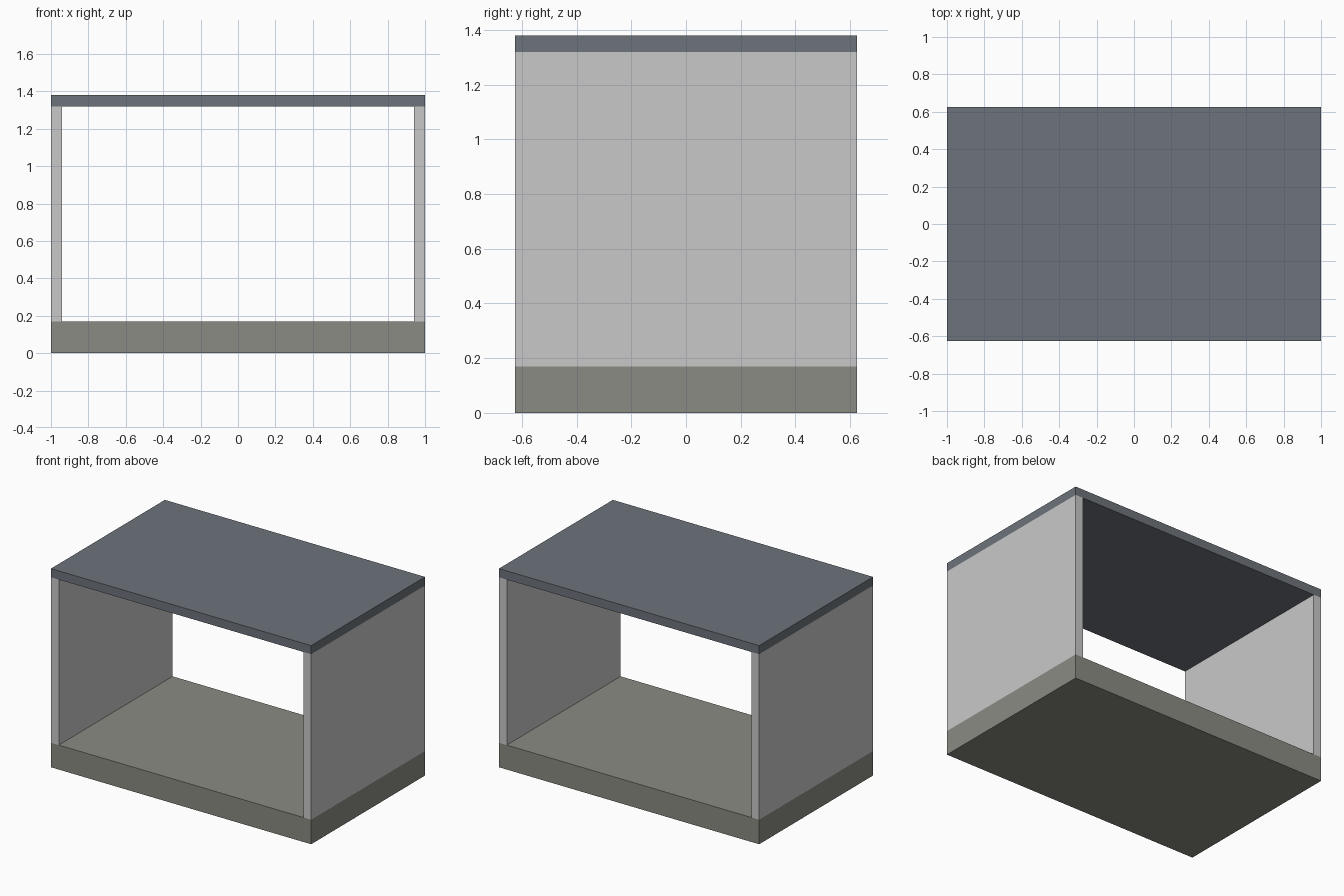
import bpy

cube = bpy.data.objects.get("Cube")
if cube:
    bpy.data.objects.remove(cube, do_unlink=True)


def make_material(name, rgb):
    mat = bpy.data.materials.new(name)
    mat.use_nodes = True
    color = (*rgb, 1.0)
    mat.diffuse_color = color
    mat.node_tree.nodes["Principled BSDF"].inputs["Base Color"].default_value = color
    return mat


def box(name, x, y, z, mat):
    """Box spanning the given (low, high) ranges."""
    spans = (x, y, z)
    bpy.ops.mesh.primitive_cube_add(size=1)
    obj = bpy.context.object
    obj.name = name
    for v in obj.data.vertices:
        v.co = [lo if c < 0 else hi for c, (lo, hi) in zip(v.co, spans)]
    obj.data.materials.append(mat)
    return obj


roof_mat = make_material("slate grey", (0.155, 0.173, 0.200))
wall_mat = make_material("light grey", (0.584, 0.584, 0.584))
base_mat = make_material("stone grey", (0.258, 0.258, 0.227))

HALF_X, HALF_Y = 1.0, 0.625
WALL = 0.06
FLOOR_TOP, ROOF_BOTTOM, ROOF_TOP = 0.17, 1.32, 1.38
full_x, full_y = (-HALF_X, HALF_X), (-HALF_Y, HALF_Y)

# Thick floor slab and thin flat roof
box("floor_slab", full_x, full_y, (0, FLOOR_TOP), base_mat)
box("roof_slab", full_x, full_y, (ROOF_BOTTOM, ROOF_TOP), roof_mat)

# Side walls, open at front and back
for name, x in (("left_wall", (HALF_X - WALL, HALF_X)),
                ("right_wall", (-HALF_X, WALL - HALF_X))):
    box(name, x, full_y, (FLOOR_TOP, ROOF_BOTTOM), wall_mat)
